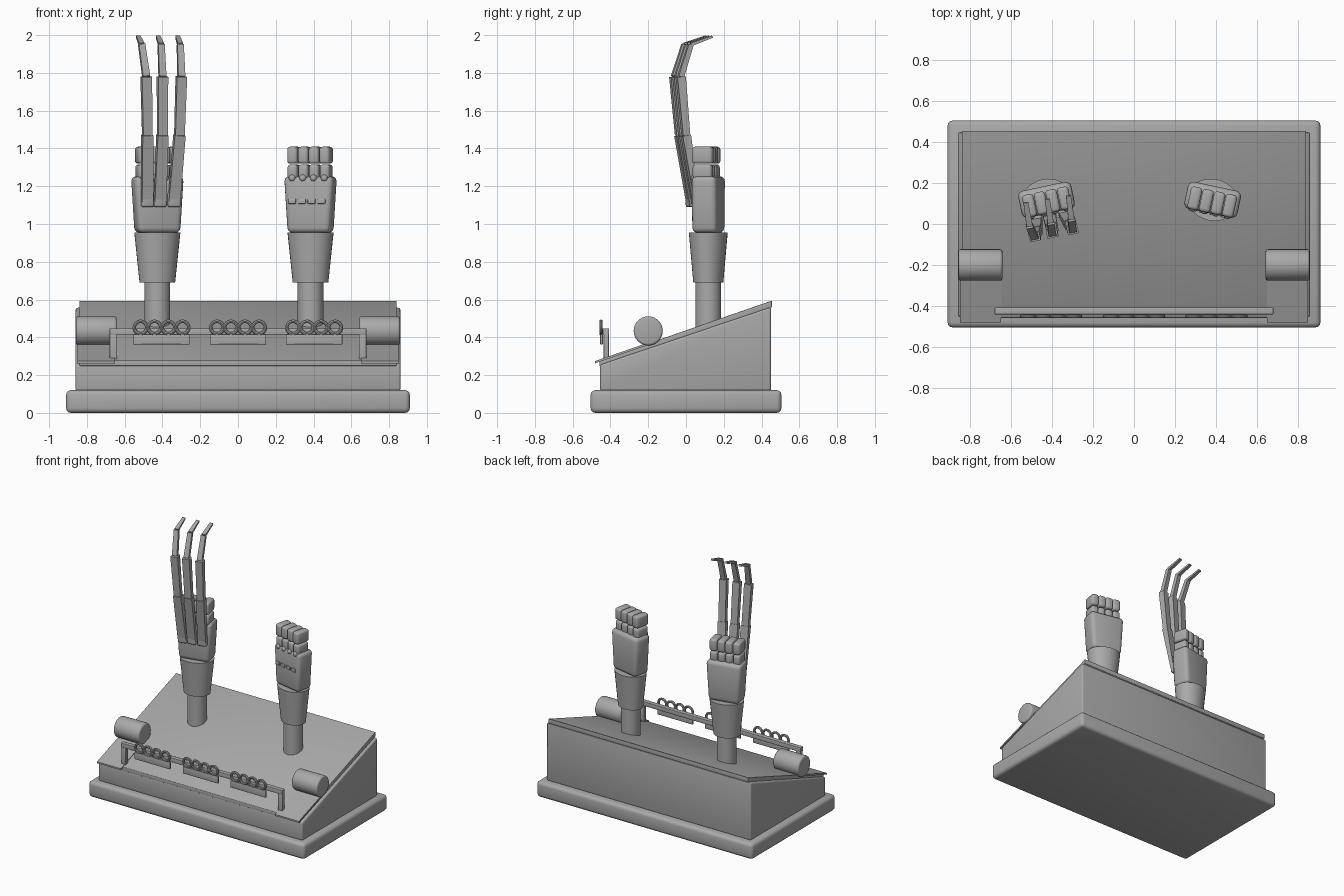
import bpy, bmesh, math
from mathutils import Matrix, Vector

if "Cube" in bpy.data.objects:
    bpy.data.objects.remove(bpy.data.objects["Cube"])

grey = bpy.data.materials.new("mid_grey")
grey.diffuse_color = (0.4, 0.4, 0.4, 1)
grey.use_nodes = True
grey.node_tree.nodes["Principled BSDF"].inputs["Base Color"].default_value = grey.diffuse_color


def finish(bm, name, matrix=None):
    if matrix:
        bmesh.ops.transform(bm, matrix=matrix, verts=bm.verts)
    bmesh.ops.recalc_face_normals(bm, faces=bm.faces)
    me = bpy.data.meshes.new(name)
    bm.to_mesh(me)
    bm.free()
    me.materials.append(grey)
    ob = bpy.data.objects.new(name, me)
    bpy.context.collection.objects.link(ob)
    return ob


def round_edges(bm, amount, segs=3):
    if amount:
        edges = [e for e in bm.edges if e.calc_face_angle(0) > 0.6]
        bmesh.ops.bevel(bm, geom=edges, offset=amount, segments=segs,
                        profile=0.5, affect='EDGES')


def box(name, loc, size, bevel=0, matrix=None, bottom=(1, 1), top=(1, 1)):
    """Box with optional taper of its bottom and top ends."""
    bm = bmesh.new()
    bmesh.ops.create_cube(bm, size=1)
    for v in bm.verts:
        s = top if v.co.z > 0 else bottom
        v.co = Vector((v.co.x * size[0] * s[0], v.co.y * size[1] * s[1], v.co.z * size[2]))
    round_edges(bm, bevel)
    bmesh.ops.translate(bm, verts=bm.verts, vec=loc)
    return finish(bm, name, matrix)


def cone(name, r1, r2, depth, matrix, bevel=0):
    bm = bmesh.new()
    bmesh.ops.create_cone(bm, cap_ends=True, segments=32, radius1=r1, radius2=r2, depth=depth)
    round_edges(bm, bevel)
    return finish(bm, name, matrix)


def prism(name, profile, x0, x1, bevel=0):
    """Side profile of (y, z) points drawn out along x."""
    bm = bmesh.new()
    face = bm.faces.new([bm.verts.new((x0, y, z)) for y, z in profile])
    ext = bmesh.ops.extrude_face_region(bm, geom=[face])
    bmesh.ops.translate(bm, vec=(x1 - x0, 0, 0),
                        verts=[g for g in ext['geom'] if isinstance(g, bmesh.types.BMVert)])
    bmesh.ops.recalc_face_normals(bm, faces=bm.faces)
    round_edges(bm, bevel)
    return finish(bm, name)


def beam(name, p0, p1, s0, s1, side):
    """Tapered bar from p0 to p1; s0 and s1 are (width, depth)."""
    p0, p1 = Vector(p0), Vector(p1)
    z = (p1 - p0).normalized()
    y = z.cross(side).normalized()
    x = y.cross(z)
    m = Matrix((x, y, z)).transposed().to_4x4()
    m.translation = (p0 + p1) / 2
    return box(name, (0, 0, 0), (1, 1, (p1 - p0).length), 0, m, s0, s1)


def torus(name, loc, major, minor, n=24, k=8):
    """Ring standing upright and facing the front."""
    bm = bmesh.new()
    rows = []
    for i in range(n):
        a = 2 * math.pi * i / n
        row = []
        for j in range(k):
            b = 2 * math.pi * j / k
            r = major + minor * math.cos(b)
            row.append(bm.verts.new((loc[0] + r * math.cos(a), loc[1] + minor * math.sin(b),
                                     loc[2] + r * math.sin(a))))
        rows.append(row)
    for i in range(n):
        for j in range(k):
            a, b = rows[i], rows[(i + 1) % n]
            bm.faces.new((a[j], b[j], b[(j + 1) % k], a[(j + 1) % k]))
    return finish(bm, name)


def panel_z(y):
    return 0.437 + 0.346 * y


# Plinth, wedge body and sloping display panel
box("plinth", (0, 0, 0.06), (1.82, 1.01, 0.12), 0.025)
prism("wedge_body", [(-0.455, 0.115), (0.45, 0.115), (0.45, 0.56), (-0.455, 0.255)],
      -0.86, 0.86, 0.012)
prism("sloping_panel", [(-0.458, panel_z(-0.458) - 0.03), (0.455, panel_z(0.455) - 0.035),
                        (0.455, panel_z(0.455)), (-0.458, panel_z(-0.458))], -0.84, 0.84, 0.003)

for side, s in (("left", -1), ("right", 1)):
    # Thin corner tabs, end rollers and rail posts
    prism(side + "_corner_tab", [(-0.482, panel_z(-0.482) - 0.008), (-0.2, panel_z(-0.2) - 0.008),
                                 (-0.2, panel_z(-0.2) + 0.004), (-0.482, panel_z(-0.482) + 0.004)],
          s * 0.65, s * 0.85)
    cone(side + "_roller", 0.077, 0.077, 0.215,
         Matrix.Translation((s * 0.75, -0.2, 0.434)) @ Matrix.Rotation(math.pi / 2, 4, 'Y'), 0.012)
    box(side + "_rail_post", (s * 0.66, -0.422, 0.355), (0.04, 0.028, 0.17), 0.004)

# Front rail with three plates, each carrying four rings
box("front_rail", (0, -0.424, 0.431), (1.36, 0.034, 0.033), 0.003)
for g, gx in enumerate((-0.405, 0, 0.403)):
    box(f"ring_plate_{g}", (gx, -0.447, 0.389), (0.298, 0.014, 0.054), 0.004)
    for i in range(4):
        torus(f"ring_{g}_{i}", (gx + (i - 1.5) * 0.074, -0.45, 0.452), 0.033, 0.009)

# Arms: stem, flared cuff, palm and curled fingers
for side, cx, turn in (("left", -0.427, 12), ("right", 0.384, -12)):
    hand = Matrix.Translation((cx, 0.118, 0)) @ Matrix.Rotation(math.radians(turn), 4, 'Z')
    oval = Matrix.Diagonal((1, 0.83, 1, 1))
    cone(side + "_stem", 0.068, 0.068, 0.3, hand @ Matrix.Translation((0, 0, 0.57)))
    cone(side + "_cuff", 0.095, 0.123, 0.265, hand @ Matrix.Translation((0, 0, 0.823)) @ oval)
    box(side + "_palm", (0, 0, 1.103), (0.268, 0.142, 0.3), 0.028, hand, (0.86, 0.95), (1, 0.95))
    for i in range(4):
        x = (i - 1.5) * 0.058
        box(f"{side}_finger_lower_{i}", (x, -0.011, 1.276), (0.054, 0.105, 0.078), 0.016, hand)
        box(f"{side}_finger_upper_{i}", (x, -0.011, 1.364), (0.056, 0.112, 0.09), 0.016, hand)
        # Small knuckle balls and slots on the hand's front
        bm = bmesh.new()
        bmesh.ops.create_uvsphere(bm, u_segments=12, v_segments=8, radius=0.019)
        finish(bm, f"{side}_knuckle_{i}", hand @ Matrix.Translation((x, -0.058, 1.243)))
        if side == "right":
            box(f"slot_{i}", ((i - 1.5) * 0.053 - 0.006, -0.068, 1.12), (0.042, 0.012, 0.026), 0.004, hand)

# Three long jointed blades on the left hand
tilt = Vector((math.cos(math.radians(12)), math.sin(math.radians(12)), 0))
ys = (0.035, -0.018, -0.045, 0.008, 0.122)
zs = (1.12, 1.47, 1.78, 1.95, 1.992)
sizes = [((0.062, 0.026), (0.058, 0.045)), ((0.05, 0.038), (0.054, 0.045)),
         ((0.038, 0.03), (0.034, 0.026)), ((0.03, 0.018), (0.024, 0.012))]
blades = ((-0.48, -0.48, -0.486, -0.51, -0.528), (-0.412, -0.4, -0.4, -0.407, -0.423),
          (-0.338, -0.31, -0.3, -0.306, -0.32))
for b, xs in enumerate(blades):
    dy = (b - 1) * 0.017
    pts = [(x, y + dy, z) for x, y, z in zip(xs, ys, zs)]
    box(f"blade_socket_{b}", (0, 0, 0), (0.066, 0.04, 0.08), 0.01,
        Matrix.Translation((xs[0], 0.04 + dy, 1.13)) @ Matrix.Rotation(math.radians(12), 4, 'Z'))
    for i, (s0, s1) in enumerate(sizes):
        beam(f"blade_{b}_part_{i}", pts[i], pts[i + 1], s0, s1, tilt)

# Smooth the curved parts, keep hard edges sharp
for ob in bpy.context.collection.objects:
    ob.select_set(True)
    bpy.context.view_layer.objects.active = ob
bpy.ops.object.shade_smooth_by_angle(angle=math.radians(35))
